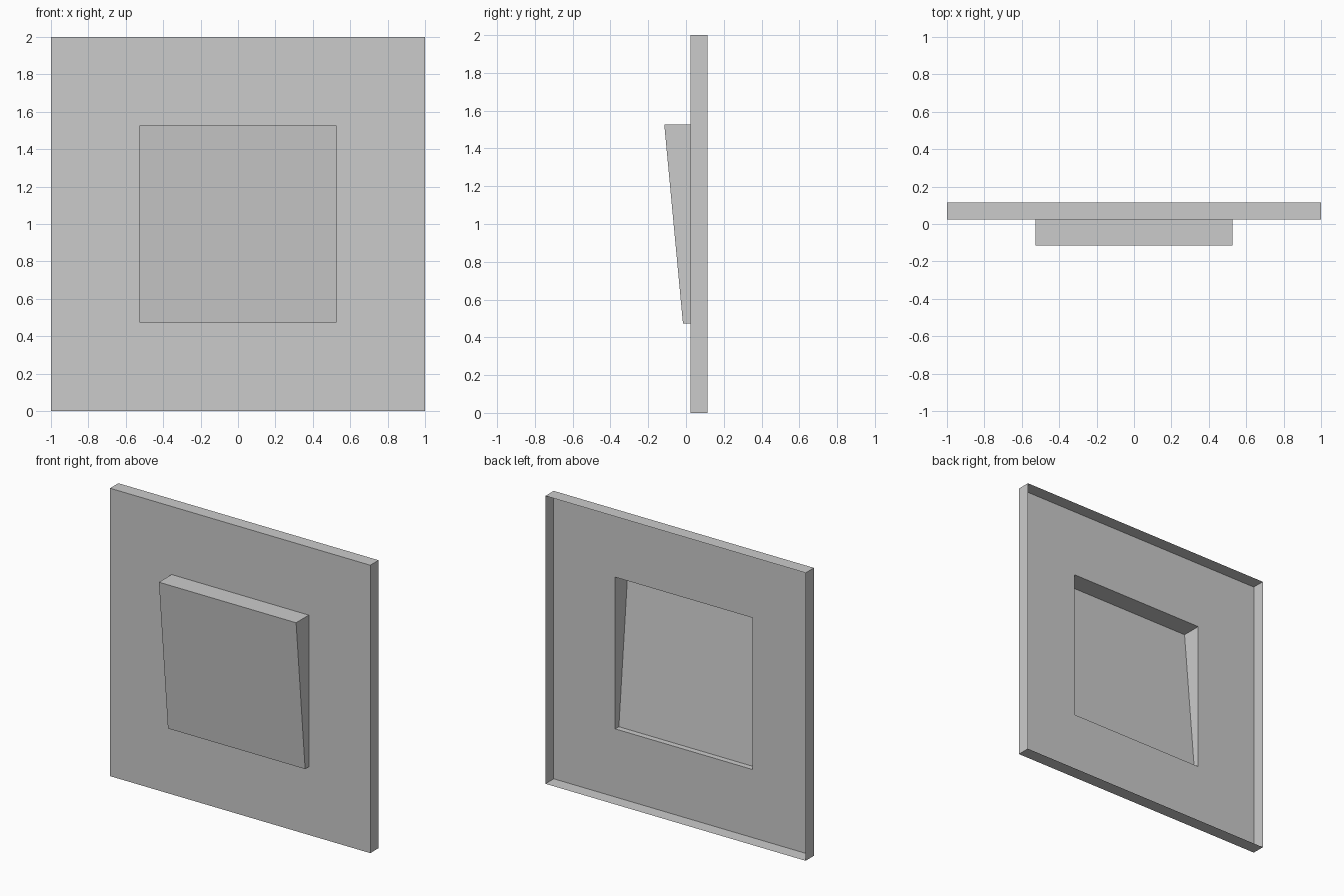
import bpy, bmesh

if "Cube" in bpy.data.objects:
    bpy.data.objects.remove(bpy.data.objects["Cube"])

H = 1.0            # half size of the plate
B = 0.527          # half size of the button
BACK, FACE = 0.115, 0.024       # open back edge and front face of the plate
TIP_LOW, TIP_HIGH = -0.016, -0.115  # sloping button front


def ring(bm, half, y_low, y_high):
    """Square loop around z = 1, with its own depth at the bottom and top."""
    pts = [(-half, y_low, 1 - half), (half, y_low, 1 - half),
           (half, y_high, 1 + half), (-half, y_high, 1 + half)]
    return [bm.verts.new(p) for p in pts]


def shell(name, rings, cap=False):
    """Open thin shell joining successive square loops, facing outward/front."""
    bm = bmesh.new()
    loops = [ring(bm, *r) for r in rings]
    for a, b in zip(loops, loops[1:]):
        for i in range(4):
            j = (i + 1) % 4
            bm.faces.new((a[i], a[j], b[j], b[i]))
    if cap:
        bm.faces.new(loops[-1])
    mesh = bpy.data.meshes.new(name)
    bm.to_mesh(mesh)
    bm.free()
    obj = bpy.data.objects.new(name, mesh)
    bpy.context.collection.objects.link(obj)
    return obj


# Hollow wall plate: side walls, then front face with a square opening
shell("wall_plate", [(H, BACK, BACK), (H, FACE, FACE), (B, FACE, FACE)])

# Tilted rocker button: hollow behind, deeper at the top
shell("rocker_button", [(B, FACE, FACE), (B, TIP_LOW, TIP_HIGH)], cap=True)
